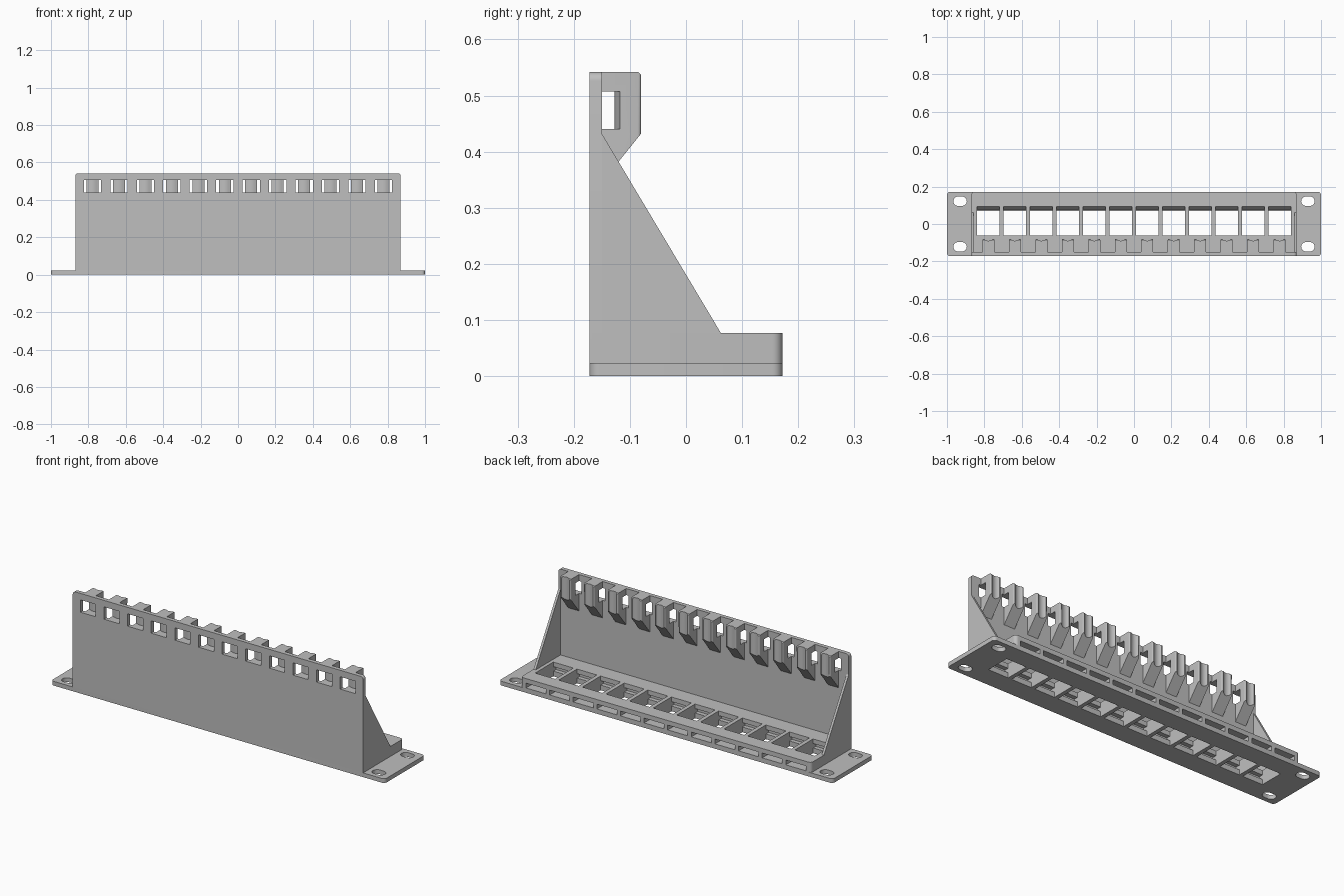
import bpy, bmesh, math

if "Cube" in bpy.data.objects:
    bpy.data.objects.remove(bpy.data.objects["Cube"])

grey = bpy.data.materials.new("light_grey")
grey.diffuse_color = (0.52, 0.52, 0.52, 1)
grey.use_nodes = True
grey.node_tree.nodes["Principled BSDF"].inputs["Base Color"].default_value = grey.diffuse_color

COUNT, PITCH = 12, 0.1415
CENTRES = [(i - (COUNT - 1) / 2) * PITCH for i in range(COUNT)]
PLATE_TOP, BLOCK_TOP, WALL_TOP = 0.023, 0.077, 0.542
FRONT, BACK, WALL_BACK = -0.172, 0.172, -0.15


def prism(bm, pts, axis, lo, hi):
    """Extrude a 2D outline along an axis; outline is in the other two axes."""
    place = {"x": lambda a, b, t: (t, a, b),
             "y": lambda a, b, t: (a, t, b),
             "z": lambda a, b, t: (a, b, t)}[axis]
    low = [bm.verts.new(place(a, b, lo)) for a, b in pts]
    high = [bm.verts.new(place(a, b, hi)) for a, b in pts]
    bm.faces.new(low)
    bm.faces.new(high)
    n = len(pts)
    for i in range(n):
        j = (i + 1) % n
        bm.faces.new((low[i], low[j], high[j], high[i]))


def rounded(x0, x1, y0, y1, radii, seg=6):
    """Rectangle outline; radii for corners from lower left, anticlockwise."""
    corners = [(x0, y0, 1, 1), (x1, y0, -1, 1), (x1, y1, -1, -1), (x0, y1, 1, -1)]
    pts = []
    for k, ((x, y, sx, sy), r) in enumerate(zip(corners, radii)):
        if r == 0:
            pts.append((x, y))
            continue
        for s in range(seg + 1):
            a = math.pi + (k + s / seg) * math.pi / 2
            pts.append((x + sx * r + r * math.cos(a), y + sy * r + r * math.sin(a)))
    return pts


def make(name, prisms):
    bm = bmesh.new()
    for p in prisms:
        prism(bm, *p)
    bmesh.ops.recalc_face_normals(bm, faces=bm.faces)
    mesh = bpy.data.meshes.new(name)
    bm.to_mesh(mesh)
    bm.free()
    mesh.materials.append(grey)
    ob = bpy.data.objects.new(name, mesh)
    bpy.context.collection.objects.link(ob)
    return ob


def cut(ob, *cutters):
    for c in cutters:
        c.hide_render = True
        mod = ob.modifiers.new("cut", "BOOLEAN")
        mod.operation, mod.solver, mod.object = "DIFFERENCE", "EXACT", c
    deps = bpy.context.evaluated_depsgraph_get()
    mesh = bpy.data.meshes.new_from_object(ob.evaluated_get(deps))
    ob.modifiers.clear()
    ob.data = mesh


# Base plate with rounded corners, and the raised socket block
plate = make("base_plate", [(rounded(-1, 1, FRONT, BACK, [0.018] * 4), "z", 0, PLATE_TOP)])
block = make("socket_block", [(rounded(-0.87, 0.87, FRONT + 0.005, BACK, [0, 0, 0.018, 0.018]),
                               "z", PLATE_TOP, BLOCK_TOP)])

# Socket openings: stepped section with a latch slot through the back
socket = [(-0.062, -0.01), (0.07, -0.01), (0.07, 0.026), (0.2, 0.026), (0.2, 0.052),
          (0.078, 0.052), (0.094, 0.072), (0.094, 0.09), (-0.062, 0.09),
          (-0.062, 0.052), (-0.085, 0.052), (-0.085, 0.028), (-0.062, 0.028)]
socket_cutter = make("socket_cutter", [(socket, "x", c - 0.06, c + 0.06) for c in CENTRES])

# Mounting slots in the ears
slot_cutter = make("slot_cutter", [
    (rounded(sx * 0.93 - 0.036, sx * 0.93 + 0.036, sy * 0.122 - 0.025, sy * 0.122 + 0.025,
             [0.0249] * 4), "z", -0.01, 0.04) for sx in (-1, 1) for sy in (-1, 1)])
cut(plate, socket_cutter, slot_cutter)
cut(block, socket_cutter)

# Front wall with a row of tie windows
wall = make("front_wall", [(rounded(-0.87, 0.87, PLATE_TOP, WALL_TOP, [0, 0, 0.016, 0.016]),
                            "y", FRONT, WALL_BACK)])
window_cutter = make("window_cutter", [
    ([(c - 0.046, 0.44), (c + 0.046, 0.44), (c + 0.046, 0.507), (c - 0.046, 0.507)],
     "y", -0.2, -0.14) for c in CENTRES])
cut(wall, window_cutter)

# Triangular side braces
brace = [(WALL_BACK, PLATE_TOP), (WALL_BACK, 0.432), (0.062, BLOCK_TOP), (0.062, PLATE_TOP)]
for side, x in (("left", -0.87), ("right", 0.857)):
    make(side + "_brace", [(brace, "x", x, x + 0.013)])

# Cable clips on the back of the wall
clip = [(WALL_BACK, 0.345), (-0.08, 0.432), (-0.08, WALL_TOP - 0.005),
        (-0.085, WALL_TOP), (WALL_BACK, WALL_TOP)]
clips = make("cable_clips", [(clip, "x", c - 0.032, c + 0.032) for c in CENTRES])

# Round the upright back edges of the clips
bm = bmesh.new()
bm.from_mesh(clips.data)
edges = [e for e in bm.edges
         if all(abs(v.co.y + 0.08) < 1e-4 for v in e.verts)
         and abs(e.verts[0].co.z - e.verts[1].co.z) > 0.05]
bmesh.ops.bevel(bm, geom=edges, offset=0.007, segments=4, profile=0.5, affect="EDGES")
bm.to_mesh(clips.data)
bm.free()

# Concave cable cradle, and a tie channel with a curved post face
cradle = [(0.0387 * math.cos(a * math.tau / 32), -0.0513 + 0.0387 * math.sin(a * math.tau / 32))
          for a in range(32)]
cradle_cutter = make("cradle_cutter", [
    ([(x * 0.9 + c, y) for x, y in cradle], "z", 0.3, 0.6) for c in CENTRES])
curve = [(0.04 - 0.01 * i, -0.127 + 0.010 * min(1, (abs(0.04 - 0.01 * i) / 0.032) ** 2))
         for i in range(9)]
channel = [(-0.04, WALL_BACK - 0.005), (0.04, WALL_BACK - 0.005)] + curve
channel_cutter = make("channel_cutter", [
    ([(x + c, y) for x, y in channel], "z", 0.44, 0.507) for c in CENTRES])
cut(clips, cradle_cutter, channel_cutter)

# Remove the cutters and keep sharp edges on smooth parts
for ob in list(bpy.data.objects):
    if ob.name.endswith("_cutter"):
        bpy.data.objects.remove(ob)
bpy.ops.object.select_all(action="SELECT")
bpy.context.view_layer.objects.active = clips
bpy.ops.object.shade_smooth_by_angle(angle=math.radians(30))
